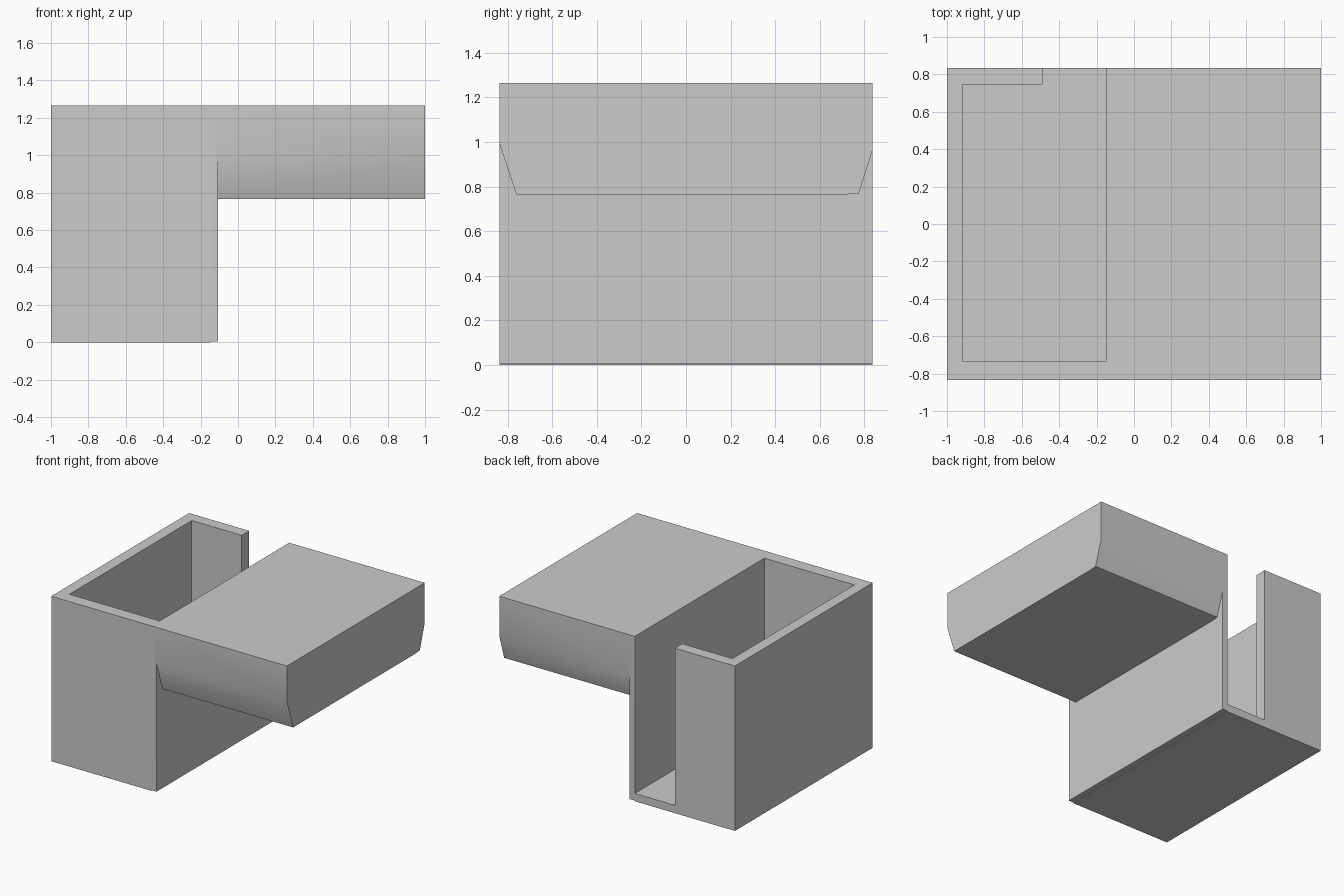
import bpy
import bmesh
from math import radians

cube = bpy.data.objects.get("Cube")
if cube:
    bpy.data.objects.remove(cube, do_unlink=True)

GREY = (0.6, 0.6, 0.6, 1)
mat = bpy.data.materials.new("plain grey")
mat.use_nodes = True
mat.diffuse_color = GREY
mat.node_tree.nodes["Principled BSDF"].inputs["Base Color"].default_value = GREY

HALF, TOP = 0.835, 1.265           # half depth and full height
WALL_IN, WALL_OUT = -0.15, -0.107  # inner and outer face of the thin wall


def prism(name, points, offset):
    """Closed solid made by sweeping a flat outline along an offset."""
    bm = bmesh.new()
    face = bm.faces.new([bm.verts.new(p) for p in points])
    swept = bmesh.ops.extrude_face_region(bm, geom=[face])
    moved = [g for g in swept["geom"] if isinstance(g, bmesh.types.BMVert)]
    bmesh.ops.translate(bm, verts=moved, vec=offset)
    bmesh.ops.recalc_face_normals(bm, faces=bm.faces)
    mesh = bpy.data.meshes.new(name)
    bm.to_mesh(mesh)
    bm.free()
    mesh.materials.append(mat)
    obj = bpy.data.objects.new(name, mesh)
    bpy.context.collection.objects.link(obj)
    return obj


def box(name, x, y, z):
    base = [(x[0], y[0], z[0]), (x[1], y[0], z[0]),
            (x[1], y[1], z[0]), (x[0], y[1], z[0])]
    return prism(name, base, (0, 0, z[1] - z[0]))


def combine(target, tool, operation):
    """Apply one boolean and discard its tool."""
    mod = target.modifiers.new(operation, "BOOLEAN")
    mod.object, mod.operation, mod.solver = tool, operation, "EXACT"
    bpy.context.view_layer.objects.active = target
    bpy.ops.object.modifier_apply(modifier=mod.name)
    bpy.data.objects.remove(tool, do_unlink=True)


# Tall bin with the overhanging block joined to its side
body = box("bin_and_block", (-1, WALL_OUT), (-HALF, HALF), (0, TOP))
profile = [(-HALF, TOP), (-HALF, 0.99), (-0.76, 0.765),
           (0.715, 0.765), (0.775, 0.77), (HALF, 0.96), (HALF, TOP)]
block = prism("block", [(-0.13, y, z) for y, z in profile], (1.13, 0, 0))
combine(body, block, "UNION")

# Open cavity, rear slot, and the slight step under the thin wall
cavity = box("cavity", (-0.915, WALL_IN), (-0.735, 0.745), (0.06, 1.5))
combine(body, cavity, "DIFFERENCE")
slot = box("rear_slot", (-0.49, WALL_IN), (0.6, 1), (0.06, 1.5))
combine(body, slot, "DIFFERENCE")
step = box("step", (WALL_IN, 0), (-1, 1), (-0.1, 0.005))
combine(body, step, "DIFFERENCE")

# Soft transition down the block sides, crisp corners elsewhere
bpy.ops.object.select_all(action="DESELECT")
body.select_set(True)
bpy.context.view_layer.objects.active = body
bpy.ops.object.shade_smooth_by_angle(angle=radians(30))
